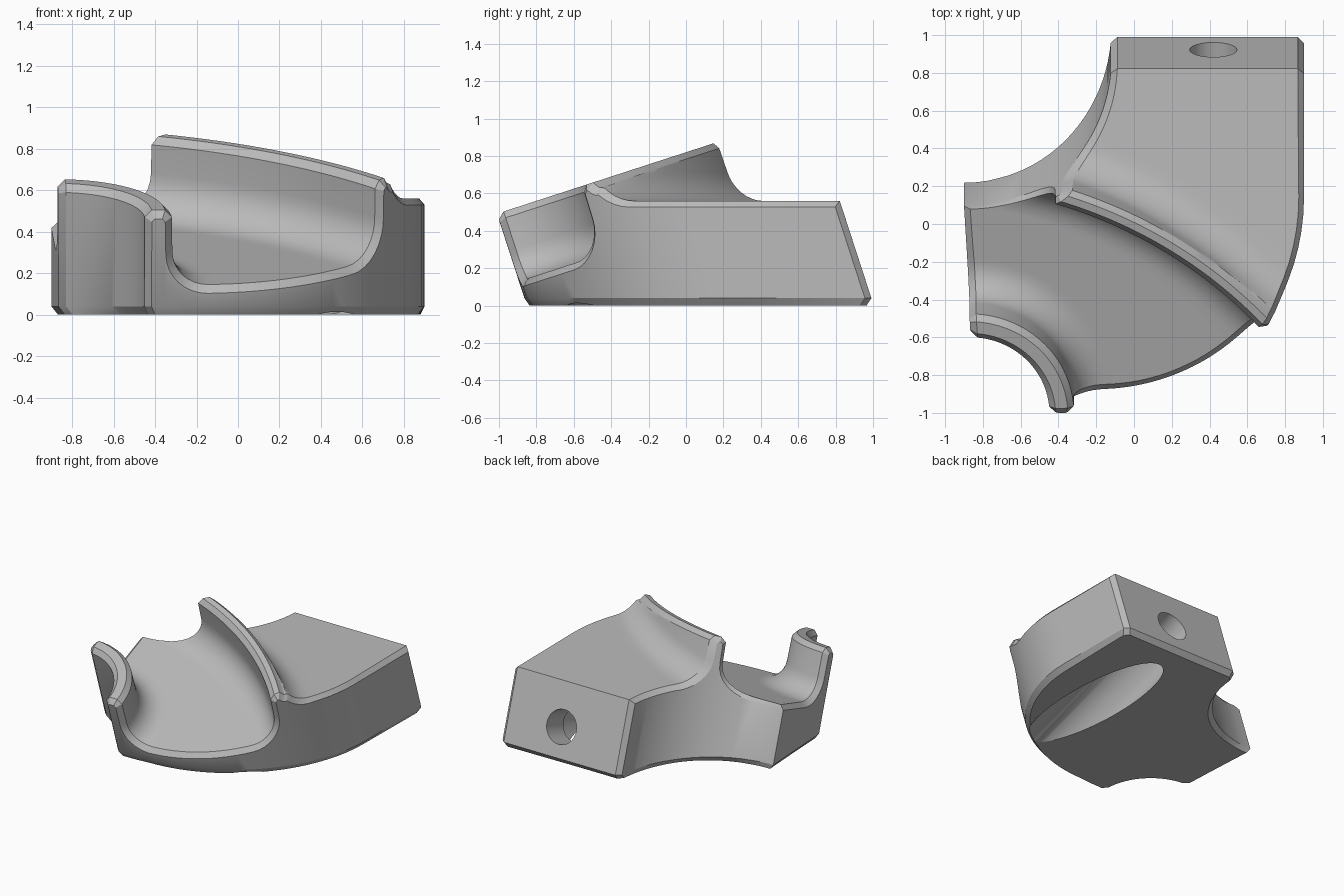
import bpy, bmesh, math
from mathutils import Vector, Matrix

cube = bpy.data.objects.get("Cube")
if cube:
    bpy.data.objects.remove(cube, do_unlink=True)

# The upper body is laid out in a frame tilted about x: (x, v, u), u normal to the tray floor
TILT = Matrix.Rotation(math.radians(18), 4, 'X')
S, C = math.sin(math.radians(18)), math.cos(math.radians(18))
CH = 0.033                                  # chamfer width
FLOOR, TOP, BASE, DECK = 0.40, 0.78, 0.04, 0.56
LIP = TOP - 0.035
INNER, OUTER = Vector((-0.87, -0.81)), Vector((-1.135, -1.965))
NOSE = Vector((-0.2, 0.3))

gray = bpy.data.materials.new("plain gray")
gray.use_nodes = True
gray.diffuse_color = (0.5, 0.5, 0.5, 1)
gray.node_tree.nodes["Principled BSDF"].inputs["Base Color"].default_value = (0.5, 0.5, 0.5, 1)


def arc(center, r, a0, a1, n):
    angles = [math.radians(a0 + (a1 - a0) * i / n) for i in range(n + 1)]
    return [center + r * Vector((math.cos(a), math.sin(a))) for a in angles]


def flat(u):
    return lambda v: u


def ground(v):
    return (BASE - S * v) / C


def deck(v):
    return (DECK - S * v) / C


def make_object(name, bm):
    bm.normal_update()
    bmesh.ops.recalc_face_normals(bm, faces=bm.faces[:])
    if bm.calc_volume(signed=True) < 0:
        bmesh.ops.reverse_faces(bm, faces=bm.faces[:])
    mesh = bpy.data.meshes.new(name)
    bm.to_mesh(mesh)
    bm.free()
    mesh.materials.append(gray)
    obj = bpy.data.objects.new(name, mesh)
    bpy.context.collection.objects.link(obj)
    return obj


def center_of(s):
    return INNER if s < 1.5 else OUTER


class Side:
    """Plan outline along one side, measured by length."""
    def __init__(self, pts):
        self.pts, self.len = pts, [0]
        for a, b in zip(pts, pts[1:]):
            self.len.append(self.len[-1] + (b - a).length)

    def at(self, w):
        w = min(max(w, 0), self.len[-1])
        for i in range(1, len(self.len)):
            if w <= self.len[i]:
                f = (w - self.len[i - 1]) / (self.len[i] - self.len[i - 1])
                return self.pts[i - 1].lerp(self.pts[i], f)

    def find(self, s):
        d = [(p - center_of(s)).length for p in self.pts]
        for i in range(1, len(d)):
            if d[i - 1] <= s <= d[i]:
                f = (s - d[i - 1]) / (d[i] - d[i - 1])
                return self.len[i - 1] + f * (self.len[i] - self.len[i - 1])
        return 0


left = Side([Vector((-0.858, -0.5)), Vector((-0.9, 0.22))]
            + arc(Vector((-0.9, 1.0)), 0.78, -90, -3.3, 120)[1:])
right = Side([Vector((-0.46, -0.81)), Vector((-0.3, -0.808))]
             + arc(NOSE, 1.1, -90, 0, 160) + [Vector((0.9, 0.955))])

# Cross-section: (radius, height rule), walls slightly drafted; None marks rows blended across flats
quarter = [math.radians(90 * i / 8) for i in range(9)]
rows = [(0.42, ground), (0.422, flat(LIP)), (0.455, flat(TOP)), (0.52, flat(TOP)), (0.552, flat(LIP))]
rows += [(0.725 - 0.17 * math.cos(a), flat(0.57 - 0.17 * math.sin(a))) for a in quarter]
rows += [(None, flat(FLOOR))] * 12
rows += [(2.225 + 0.2 * math.sin(a), flat(0.6 - 0.2 * math.cos(a))) for a in quarter]
rows += [(2.428, flat(LIP)), (2.46, flat(TOP)), (2.50, flat(TOP)), (2.527, flat(LIP))]
for i, a in enumerate(quarter):
    rows.append((2.53 + 0.16 * (1 - math.cos(a)),
                 lambda v, a=a, i=i: min(LIP - 0.002 * (i + 1), deck(v) + 0.16 * (1 - math.sin(a)))))
rows += [(None, deck)] * 12 + [(9, deck), (9, ground)]


def neighbours(j):
    a = max(i for i in range(j) if rows[i][0] is not None)
    b = min(i for i in range(j, len(rows)) if rows[i][0] is not None)
    return a, b, (j - a) / (b - a)


def side_ends(side):
    """End point of each row on the outline, and its chamfered (x, v, u) point."""
    w = [None if s is None else side.len[-1] if s > 3 else side.find(s) for s, _ in rows]
    for j, (s, _) in enumerate(rows):
        if s is None:
            a, b, f = neighbours(j)
            w[j] = w[a] + (w[b] - w[a]) * f
            if side is left and abs(w[j] - side.len[1]) < (w[b] - w[a]) / (b - a) / 2:
                w[j] = side.len[1]
    ends = [side.at(x) for x in w]
    us = [fn(p.y) for (_, fn), p in zip(rows, ends)]
    cham = []
    for j, (s, fn) in enumerate(rows):
        if s is None:
            p, u = ends[j], us[j] - CH
        elif s > 3:
            p = side.at(w[j] - CH)
            u = ground(p.y) if fn is ground else fn(p.y) - CH
        elif fn is ground:
            p = side.at(side.find(s + CH))
            u = ground(p.y)
        else:
            here = Vector((s, us[j]))
            normals = []
            for k, sign in ((j - 1, 1), (j + 1, -1)):
                d = Vector((1, 0))
                if rows[k][0] is not None:
                    d = (here - Vector((rows[k][0], us[k]))) * sign
                normals.append(Vector((-d.y, d.x)).normalized())
            n = (normals[0] + normals[1]).normalized()
            off = here - n * CH / max(n.dot(normals[0]), 0.5)
            p, u = side.at(side.find(off.x)), off.y
        cham.append(Vector((p.x, p.y, u)))
    return ends, cham


# Main body: swept rows, chamfered ends, side walls and a bevelled base
lend, lcham = side_ends(left)
rend, rcham = side_ends(right)
N = 28


def row_point(j, t):
    s = rows[j][0]
    if s is None:
        a, b, f = neighbours(j)
        p = row_point(a, t).lerp(row_point(b, t), f)
        return (p + (lend[j] - lend[a].lerp(lend[b], f)) * (1 - t)
                + (rend[j] - rend[a].lerp(rend[b], f)) * t)
    if s > 3:
        return lend[j].lerp(rend[j], t)
    c = center_of(s)
    a0, a1 = [math.atan2(p.y - c.y, p.x - c.x) for p in (lend[j], rend[j])]
    a = a0 + (a1 - a0) * t
    return c + s * Vector((math.cos(a), math.sin(a)))


bm = bmesh.new()
known = {}


def vert(p):
    key = tuple(round(x, 4) for x in p)
    if key not in known:
        known[key] = bm.verts.new(TILT @ p)
    return known[key]


def face(vs):
    vs = list(dict.fromkeys(vs))
    if len(vs) > 2:
        bm.faces.new(vs)


def foot(p):
    return vert(Vector((p.x, p.y, ground(p.y))))


grid = []
for j, (s, fn) in enumerate(rows):
    te = CH / (lend[j] - rend[j]).length
    line = [vert(lcham[j])]
    for k in range(N):
        p = row_point(j, te + (1 - 2 * te) * k / (N - 1))
        line.append(vert(Vector((p.x, p.y, fn(p.y)))))
    grid.append(line + [vert(rcham[j])])
for a, b in zip(grid, grid[1:]):
    for k in range(len(a) - 1):
        face([a[k], a[k + 1], b[k + 1], b[k]])
for cham, k in ((lcham, 0), (rcham, -1)):
    for j in range(len(rows) - 1):
        face([grid[j][k], grid[j + 1][k], foot(cham[j + 1]), foot(cham[j])])
loop = list(dict.fromkeys(grid[0] + [foot(p) for p in rcham] + grid[-1][::-1]
                          + [foot(p) for p in lcham[::-1]]))
sole = []
for v in loop:
    inward = Vector((0.1 - v.co.x, -v.co.y, 0)).normalized()
    sole.append(bm.verts.new((v.co.x + inward.x * CH, v.co.y + inward.y * CH, 0)))
for i in range(len(loop)):
    face([loop[i - 1], loop[i], sole[i], sole[i - 1]])
face(sole)
body = make_object("tray_body", bm)


# Cutters: shallow floor panel, rear hole, underside bore
def rod(name, x, u, r, v0, v1):
    cb = bmesh.new()
    m = TILT @ Matrix.Translation((x, (v0 + v1) / 2, u)) @ Matrix.Rotation(math.pi / 2, 4, 'X')
    bmesh.ops.create_cone(cb, cap_ends=True, segments=64, radius1=r, radius2=r, depth=v1 - v0, matrix=m)
    return make_object(name, cb)


outline = (arc(INNER, 0.84, 84, 9, 32) + arc(NOSE, 1.0, -82, -51.4, 12)
           + arc(OUTER, 2.125, 43.3, 80.3, 32))
cb = bmesh.new()
low, high = [[cb.verts.new(TILT @ Vector((p.x, p.y, u))) for p in outline]
             for u in (FLOOR - 0.015, FLOOR + 0.1)]
cb.faces.new(low)
cb.faces.new(high)
for i in range(len(low)):
    cb.faces.new([low[i - 1], low[i], high[i], high[i - 1]])
cutters = [make_object("floor_panel_cutter", cb),
           rod("rear_hole_cutter", 0.42, -0.046, 0.125, 0.5, 1.1),
           rod("underside_bore_cutter", 0.42, -0.02, 0.22, -1.2, 0.74)]

bpy.context.view_layer.objects.active = body
body.select_set(True)
for cutter in cutters:
    mod = body.modifiers.new(cutter.name, 'BOOLEAN')
    mod.operation, mod.solver, mod.object = 'DIFFERENCE', 'FLOAT', cutter
    bpy.ops.object.modifier_apply(modifier=mod.name)
    bpy.data.objects.remove(cutter, do_unlink=True)
bpy.ops.object.shade_smooth_by_angle(angle=math.radians(25))
